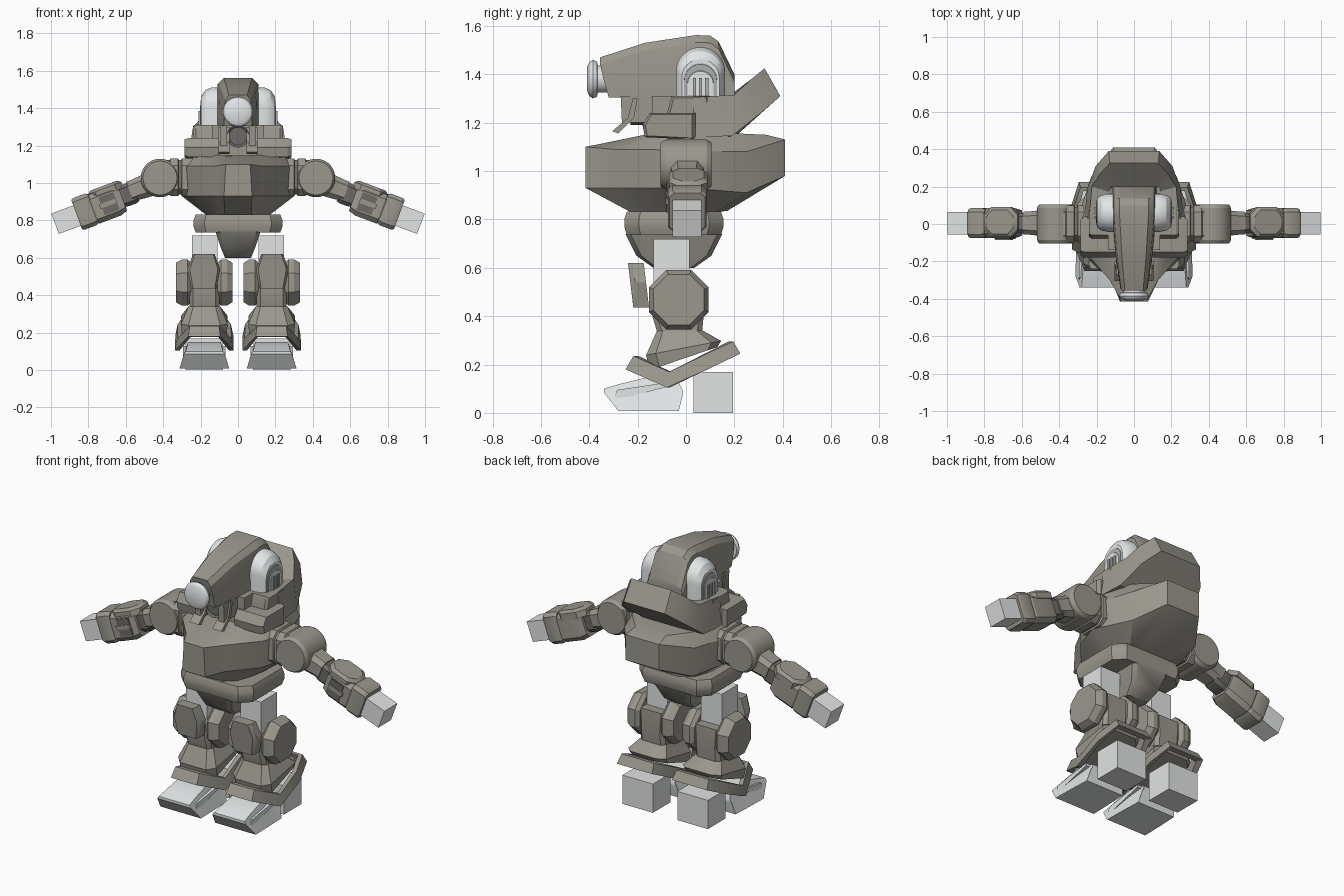
import bpy, bmesh
from math import cos, sin, pi, radians
from mathutils import Matrix, Vector

cube = bpy.data.objects.get("Cube")
if cube:
    bpy.data.objects.remove(cube)


def material(name, r, g, b):
    m = bpy.data.materials.new(name)
    m.use_nodes = True
    m.diffuse_color = (r, g, b, 1)
    m.node_tree.nodes["Principled BSDF"].inputs["Base Color"].default_value = (r, g, b, 1)
    return m


ARMOUR = material("olive_grey_armour", .325, .31, .268)
PLAIN = material("light_grey", .76, .77, .77)
WHITE = material("pale_white", .82, .85, .86)
DARK = material("dark_joint", .15, .147, .135)
MID = material("mid_grey", .42, .43, .43)


def loft(name, rings, mat, mirror=False, closed=False, matrix=None):
    """Skin equal-sized rings of points, capping the ends unless closed."""
    bm = bmesh.new()
    rows = [[bm.verts.new(p) for p in ring] for ring in rings]
    n = len(rows[0])
    for a, b in zip(rows, rows[1:] + (rows[:1] if closed else [])):
        for i in range(n):
            j = (i + 1) % n
            bm.faces.new((a[i], a[j], b[j], b[i]))
    if not closed:
        bm.faces.new(rows[0])
        bm.faces.new(rows[-1])
    bmesh.ops.recalc_face_normals(bm, faces=bm.faces)
    if matrix:
        bm.transform(matrix)
    me = bpy.data.meshes.new(name)
    bm.to_mesh(me)
    bm.free()
    me.materials.append(mat)
    me.shade_smooth()
    me.set_sharp_from_angle(angle=radians(28))
    ob = bpy.data.objects.new(name, me)
    bpy.context.collection.objects.link(ob)
    if mirror:
        ob.modifiers.new("mirror", "MIRROR")
    return ob


def prism(name, pts, axis, levels, mat, pivot=None, **kw):
    """Extrude a 2D outline along an axis through (position, scale) levels."""
    n = len(pts)
    cu, cv = pivot or (sum(p[0] for p in pts) / n, sum(p[1] for p in pts) / n)
    order = {"x": lambda u, v, w: (w, u, v), "y": lambda u, v, w: (u, w, v), "z": lambda u, v, w: (u, v, w)}[axis]
    rings = [[order(cu + (u - cu) * s, cv + (v - cv) * s, w) for u, v in pts] for w, s in levels]
    return loft(name, rings, mat, **kw)


def circle(cu, cv, r, n=32):
    return [(cu + r * cos(2 * pi * (i + .5) / n), cv + r * sin(2 * pi * (i + .5) / n)) for i in range(n)]


def octo(cu, cv, hu, hv, c):
    """Rectangle with cut corners."""
    q = [(hu, hv - c), (hu - c, hv), (c - hu, hv), (-hu, hv - c), (-hu, c - hv), (c - hu, -hv), (hu - c, -hv), (hu, c - hv)]
    return [(cu + u, cv + v) for u, v in q]


def tilted(pts, z, slope=0):
    return [(x, y, z + slope * y) for x, y in pts]


def both(half):
    """Complete a half outline, listed front to back, by mirroring in x."""
    return half + [(-p[0], *p[1:]) for p in reversed(half)]


def box(name, x, y, z, mat, **kw):
    pts = [(x[0], y[0]), (x[1], y[0]), (x[1], y[1]), (x[0], y[1])]
    return prism(name, pts, "z", [(z[0], 1), (z[1], 1)], mat, **kw)


# Torso: pointed chest, broad flanks and rounded back
torso = [
    [(.07, -.2, .815), (.11, -.18, .82), (.15, -.1, .83), (.17, 0, .83), (.13, .12, .83), (.07, .17, .835)],
    [(.075, -.415, .93), (.12, -.3, .93), (.25, -.15, .93), (.3, .01, .93), (.22, .25, .91), (.11, .41, .98)],
    [(.065, -.415, 1.1), (.13, -.3, 1.09), (.26, -.15, 1.09), (.31, .01, 1.08), (.23, .25, 1.08), (.11, .41, 1.13)],
    [(.06, -.18, 1.145), (.12, -.17, 1.15), (.2, -.12, 1.155), (.27, .01, 1.155), (.2, .22, 1.155), (.1, .33, 1.15)]]
loft("torso", [both(r) for r in torso], ARMOUR)

# Pelvis plate and crotch wedge
hip = octo(0, -.05, .238, .205, .06)
prism("pelvis", hip, "z", [(.735, .95), (.77, 1), (.8, 1), (.832, .95)], ARMOUR)
loft("crotch_wedge", [tilted(octo(0, -.05, .12, .2, .02), .74), tilted(octo(0, -.05, .09, .155, .02), .65),
                      tilted(octo(0, -.05, .07, .085, .015), .6)], ARMOUR)

# Head: long tapered hood, (y, half width, top, bottom lean)
head = [(-.355, .075, 1.47, .035), (-.17, .1, 1.53, .01), (.04, .118, 1.562, 0), (.1, .12, 1.56, 0),
        (.135, .12, 1.535, 0), (.2, .12, 1.4, 0)]
loft("head_hood", [both([(w, y + lean, 1.305), (w * .98, y + lean * .4, top - .09 + max(0, y - .1) * .4),
                         (w * .9, y, top - .03), (w * .65, y, top)])
                   for y, w, top, lean in head], ARMOUR)
prism("eye_lens", circle(0, 1.38, .08), "y",
      [(-.3, .7), (-.365, .7), (-.368, .92), (-.385, 1), (-.4, .88), (-.41, .6)], WHITE)

# Ear domes: pale bevelled rims around an arched inset with ribs
arch = [(.102 * cos(pi * i / 20), .102 * sin(pi * i / 20)) for i in range(21)]
dome = [(.06 + u, 1.41 + v) for u, v in [(.102, -.105)] + arch + [(-.102, -.105)]]
ear = dict(pivot=(.06, 1.305), mirror=True)
prism("ear_domes", dome, "x", [(.1, 1), (.14, 1), (.175, .92), (.197, .76)], WHITE, **ear)
prism("ear_insets", dome, "x", [(.19, .68), (.2, .66)], MID, **ear)
prism("ear_cores", dome, "x", [(.19, .56), (.204, .52)], PLAIN, **ear)
for i, y in enumerate((.035, .06, .085)):
    box(f"ear_rib_{i + 1}", (.19, .212), (y - .007, y + .007), (1.31, 1.385), MID, mirror=True)

# Jaw: dark barrel, cheeks and chin flaps
prism("mouth_barrel", circle(0, 1.25, .06), "y", [(-.22, .8), (-.23, 1), (.05, 1)], DARK)
prism("cheeks", [(-.27, 1.31), (-.265, 1.2), (-.16, 1.2), (0, 1.15), (0, 1.31)], "x",
      [(.058, 1), (.095, 1)], ARMOUR, mirror=True)
prism("chin_flaps", [(-.22, 1.3), (-.2, 1.3), (-.215, 1.22), (-.28, 1.155), (-.305, 1.165), (-.24, 1.22)], "x",
      [(.045, 1), (.105, 1)], ARMOUR, mirror=True)
box("neck", (-.14, .14), (-.14, .2), (1.12, 1.31), ARMOUR)

# Collar: stepped shoulder blocks and raised back hood
prism("collar_lower_steps", [(-.18, 1.19), (-.15, 1.24), (.04, 1.24), (.04, 1.13), (-.17, 1.14)], "x",
      [(.1, 1), (.265, 1), (.285, .88)], ARMOUR, mirror=True)
prism("collar_upper_steps", [(-.08, 1.23), (-.06, 1.31), (.1, 1.31), (.1, 1.2), (-.08, 1.2)], "x",
      [(.1, 1), (.225, 1), (.24, .85)], ARMOUR, mirror=True)
hood = [
    [(.265, .03, 1.14), (.24, .03, 1.305), (.13, .03, 1.305), (.13, .03, 1.14)],
    [(.25, .19, 1.145), (.225, .2, 1.315), (.13, .17, 1.305), (.13, .17, 1.14)],
    [(.205, .31, 1.24), (.18, .27, 1.38), (.12, .2, 1.31), (.12, .2, 1.14)],
    [(.135, .39, 1.31), (.13, .325, 1.425), (.1, .2, 1.32), (.1, .2, 1.14)]]
loft("back_hood", hood + [[(-x, y, z) for x, y, z in r] for r in reversed(hood)], ARMOUR)

# Shoulders: banded links and round drums
prism("shoulder_links", octo(0, 1.03, .1, .1, .035), "x",
      [(.24, 1), (.3, 1), (.305, .92), (.315, .92), (.32, 1), (.36, 1), (.365, .94), (.42, .9)], ARMOUR, mirror=True)
prism("shoulder_drums", circle(.417, 1.027, .103), "y",
      [(-.105, .88), (-.1, .92), (-.085, 1), (.085, 1), (.1, .92), (.105, .88)], ARMOUR, mirror=True)

# Arms: modelled along x from the hand, then swung down
swing = Matrix.Translation(Vector((.917, .005, .805))) @ Matrix.Rotation(radians(20.5), 4, "Y")
arm = dict(mirror=True, matrix=swing)
box("hands", (-.08, .065), (-.06, .06), (-.058, .058), PLAIN, **arm)
prism("wrist_cuffs", octo(0, .005, .08, .09, .02), "x", [(-.155, .92), (-.14, 1), (-.075, 1), (-.06, .92)], ARMOUR, **arm)
prism("forearms", octo(0, 0, .08, .082, .025), "x", [(-.32, .85), (-.28, 1), (-.16, 1), (-.145, .9)], ARMOUR, **arm)
prism("elbow_guards", octo(-.25, .005, .095, .08, .04), "z", [(.05, 1), (.085, 1), (.1, .8)], ARMOUR, **arm)
box("forearm_recess", (-.285, -.2), (-.085, -.077), (-.05, .05), DARK, **arm)
box("forearm_piston", (-.285, -.19), (-.09, -.074), (-.01, .014), ARMOUR, **arm)
prism("elbows", octo(0, .01, .055, .06, .02), "x", [(-.4, .9), (-.38, 1), (-.34, 1), (-.3, .9)], DARK, **arm)
prism("upper_arms", octo(0, .02, .065, .06, .025), "x", [(-.5, 1.1), (-.43, 1), (-.4, .95), (-.37, .95)], ARMOUR, **arm)

# Legs: thigh post, octagonal knee plates, column and knee shield
C = .18
box("thigh_posts", (.11, .245), (-.135, .015), (.47, .72), PLAIN, mirror=True)
loft("knee_columns", [tilted(octo(C, -.03, .085, .1, .02), .53), tilted(octo(C, -.035, .08, .11, .02), .42),
                      tilted(octo(C, -.025, .08, .09, .02), .32)], ARMOUR, mirror=True)
knee = circle(-.03, .468, .134, 8)
prism("outer_knee_plates", knee, "x", [(.25, .85), (.27, 1), (.3, 1), (.332, .85)], ARMOUR, mirror=True)
prism("inner_knee_plates", knee, "x", [(.11, .85), (.09, 1), (.06, 1), (.03, .85)], ARMOUR, mirror=True)
shield = [(.125, .62), (.24, .62), (.272, .54), (.25, .435), (.115, .435), (.095, .54)]
loft("knee_shields", [[(C + (x - C) * s, y + (.62 - z) * .12, z) for x, z in shield]
                      for y, s in ((-.175, 1), (-.22, 1), (-.24, .85))], ARMOUR, mirror=True)

# Flared shins, tilted up towards the heel
loft("shins", [tilted(octo(C, -.025, .085, .095, .025), .34), tilted(octo(C, -.01, .125, .155, .04), .27, .19),
               tilted(octo(C, -.01, .12, .14, .04), .228, .34)], ARMOUR, mirror=True)

# Ankle cuffs: hollow V-shaped bands, (x offset, y, bottom, top)
cuff = [(.085, -.25, .18, .235), (.157, -.08, .105, .17), (.155, .1, .185, .245), (.115, .225, .245, .295)]
loop = cuff + [(-x, y, b, t) for x, y, b, t in reversed(cuff)]
loft("ankle_cuffs", [[(C + x, y, b), (C + x * .92, y * .87, t), (C + x * .78, y * .78, t), (C + x * .84, y * .84, b)]
                     for x, y, b, t in loop], ARMOUR, mirror=True, closed=True)

# Feet: sloped toes, (y, bottom, top, half widths), and block heels
toes = [(-.34, .085, .1, .11, .1), (-.28, .008, .118, .133, .095),
        (-.15, .008, .15, .13, .088), (-.03, .008, .125, .125, .085), (-.012, .08, .09, .11, .1)]
loft("toes", [[(C + w, y, b), (C + v, y, t), (C - v, y, t), (C - w, y, b)] for y, b, t, w, v in toes],
     WHITE, mirror=True)
prism("toe_rims", [(-.3, .06), (-.285, .095), (-.05, .13), (-.05, .115), (-.26, .06)], "x",
      [(.066, 1), (.294, 1)], WHITE, mirror=True)
box("heels", (.08, .28), (.03, .195), (0, .17), PLAIN, mirror=True)
